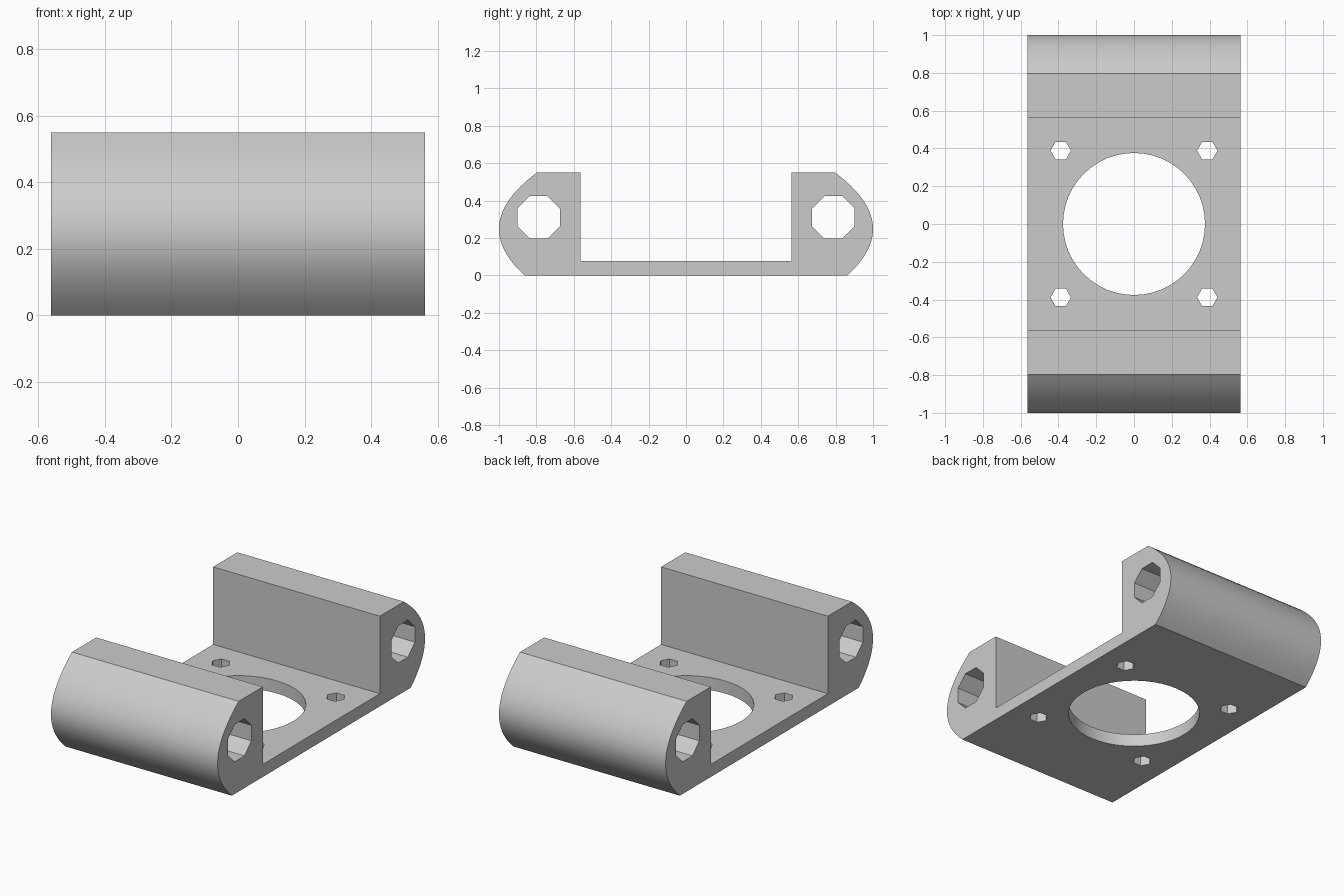
import bpy, bmesh, math
from mathutils import Matrix

if "Cube" in bpy.data.objects:
    bpy.data.objects.remove(bpy.data.objects["Cube"])

HALF_X, HEIGHT, PLATE, INNER = 0.5625, 0.55, 0.077, 0.564

grey = bpy.data.materials.new("light grey")
grey.diffuse_color = (0.6, 0.6, 0.6, 1)
grey.use_nodes = True
grey.node_tree.nodes["Principled BSDF"].inputs["Base Color"].default_value = grey.diffuse_color


def make_object(name, bm):
    bmesh.ops.recalc_face_normals(bm, faces=bm.faces)
    mesh = bpy.data.meshes.new(name)
    bm.to_mesh(mesh)
    bm.free()
    mesh.materials.append(grey)
    obj = bpy.data.objects.new(name, mesh)
    bpy.context.collection.objects.link(obj)
    return obj


# Bracket: U-shaped profile with bulging outer walls, extruded along x
def bulge(z):
    return 1.0 - 2.23 * (z - 0.248) ** 2


steps = 24
half = [(bulge(HEIGHT * i / steps), HEIGHT * i / steps) for i in range(steps + 1)]
half += [(INNER, HEIGHT), (INNER, PLATE)]
profile = half + [(-y, z) for y, z in reversed(half)]
bm = bmesh.new()
side = bm.faces.new([bm.verts.new((-HALF_X, y, z)) for y, z in profile])
ext = bmesh.ops.extrude_face_region(bm, geom=[side])
bmesh.ops.translate(bm, vec=(2 * HALF_X, 0, 0),
                    verts=[v for v in ext["geom"] if isinstance(v, bmesh.types.BMVert)])
bracket = make_object("bracket", bm)


# Drilled holes
def drill(name, sides, radius, depth, place):
    bm = bmesh.new()
    bmesh.ops.create_cone(bm, cap_ends=True, segments=sides, radius1=radius,
                          radius2=radius, depth=depth, matrix=place)
    cutter = make_object(name, bm)
    cutter.hide_render = True
    mod = bracket.modifiers.new(name, 'BOOLEAN')
    mod.operation, mod.solver, mod.object = 'DIFFERENCE', 'EXACT', cutter
    bpy.context.view_layer.objects.active = bracket
    bpy.ops.object.modifier_apply(modifier=name)
    bpy.data.objects.remove(cutter)


drill("centre_hole", 48, 0.376, 0.5, Matrix.Identity(4))
for sy in (-1, 1):
    # Octagonal rod hole through each wall
    drill("rod_hole", 8, 0.123, 2, Matrix.Translation((0, sy * 0.788, 0.31))
          @ Matrix.Rotation(math.pi / 2, 4, 'Y') @ Matrix.Rotation(math.pi / 8, 4, 'Z'))
    # Hexagonal screw holes in the plate
    for sx in (-1, 1):
        drill("screw_hole", 6, 0.054, 0.5, Matrix.Translation((sx * 0.388, sy * 0.388, 0))
              @ Matrix.Rotation(math.pi / 6, 4, 'Z'))

bpy.ops.object.select_all(action='DESELECT')
bracket.select_set(True)
bpy.context.view_layer.objects.active = bracket
bpy.ops.object.shade_smooth_by_angle(angle=math.radians(25))
